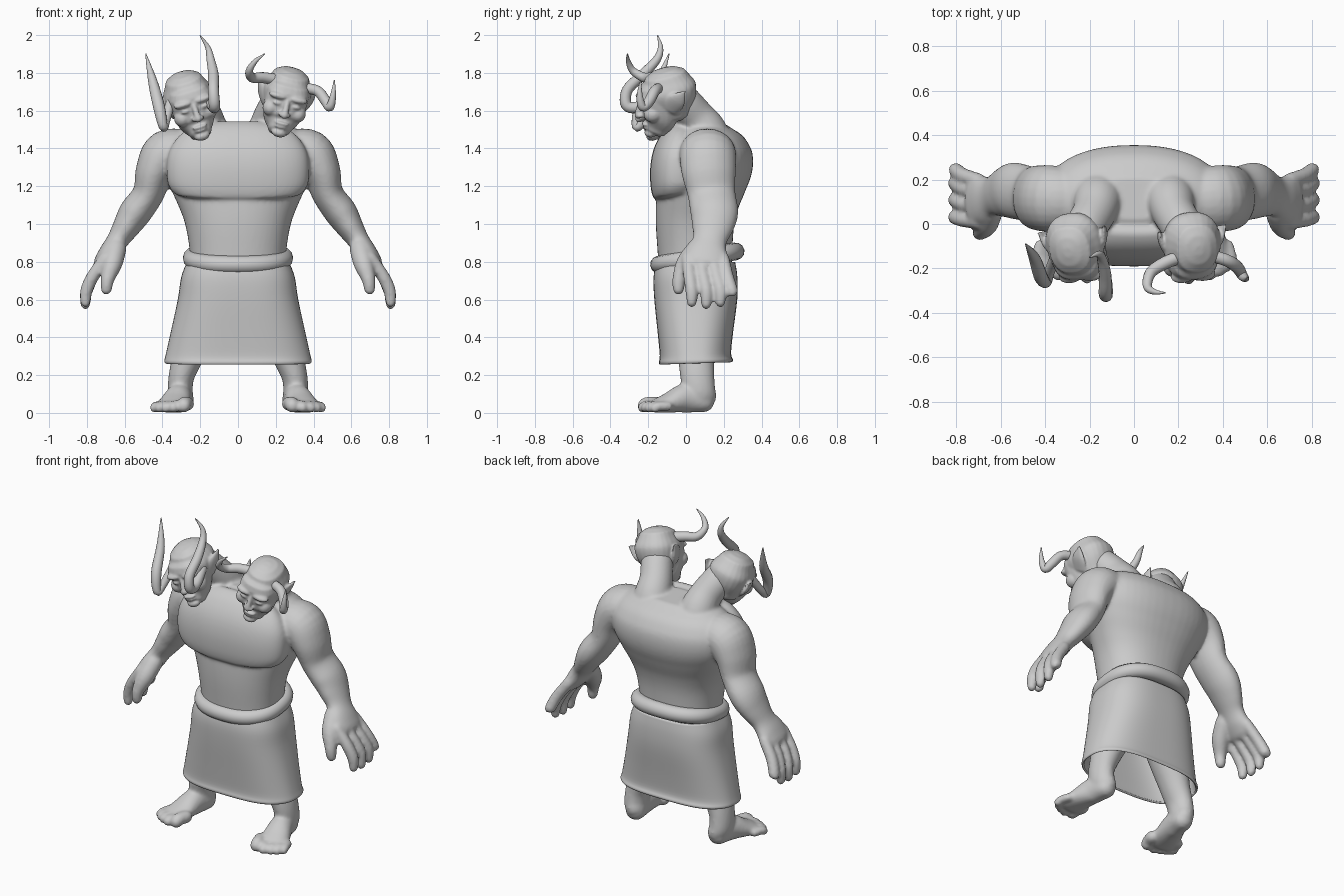
import bpy
import bmesh
from math import sin, cos, pi, radians
from mathutils import Vector, Matrix

default_cube = bpy.data.objects.get("Cube")
if default_cube:
    bpy.data.objects.remove(default_cube, do_unlink=True)

grey = bpy.data.materials.new("plain_grey")
grey.use_nodes = True
grey.diffuse_color = (0.6, 0.6, 0.6, 1)
grey.node_tree.nodes["Principled BSDF"].inputs["Base Color"].default_value = grey.diffuse_color

X, Y, Z = Vector((1, 0, 0)), Vector((0, 1, 0)), Vector((0, 0, 1))


def spline(points, steps):
    """Smooth path through rows of position and radii."""
    rows = [Vector(p) for p in points]
    rows = [rows[0]] + rows + [rows[-1]]
    path = []
    for a, b, c, d in zip(rows, rows[1:], rows[2:], rows[3:]):
        for i in range(steps):
            t = i / steps
            path.append(b + (c - a) * (t / 2) + (a * 2 - b * 5 + c * 4 - d) * (t * t / 2)
                        + (b * 3 - a - c * 3 + d) * (t ** 3 / 2))
    return path + [rows[-1]]


def superellipse(angle, power):
    c, s = cos(angle), sin(angle)
    return (abs(c) ** (2 / power) * (1 if c > 0 else -1),
            abs(s) ** (2 / power) * (1 if s > 0 else -1))


def tube(bm, points, ref, power=2, dome=1, sides=24, steps=5):
    """Closed loft along rows of x, y, z, radius along ref, radius across."""
    path = spline([p if len(p) == 5 else (*p, p[-1]) for p in points], steps)
    pos = [Vector(r[:3]) for r in path]
    sections, u = [], ref.copy()
    for i, row in enumerate(path):
        t = (pos[min(i + 1, len(pos) - 1)] - pos[max(i - 1, 0)]).normalized()
        u = (u - t * u.dot(t)).normalized()
        sections.append((pos[i], t, u, t.cross(u), row[3], row[4]))

    def cap(section, way):
        p, t, u, v, a, b = section
        return [(p + t * way * dome * min(a, b) * sin(k), t, u, v, a * cos(k), b * cos(k))
                for k in (radians(30), radians(58), radians(80))]

    if dome:
        sections = cap(sections[0], -1)[::-1] + sections + cap(sections[-1], 1)
    rings = []
    for p, t, u, v, a, b in sections:
        shape = [superellipse(2 * pi * k / sides, power) for k in range(sides)]
        rings.append([bm.verts.new(p + u * a * c + v * b * s) for c, s in shape])
    for low, high in zip(rings, rings[1:]):
        for k in range(sides):
            j = (k + 1) % sides
            bm.faces.new((low[k], low[j], high[j], high[k]))
    bm.faces.new(rings[0][::-1])
    bm.faces.new(rings[-1])


def blob(bm, centre, radii):
    bmesh.ops.create_uvsphere(bm, u_segments=24, v_segments=16, radius=1,
                              matrix=Matrix.Translation(centre) @ Matrix.Diagonal((*radii, 1)))


def pair(bm, builder):
    """Build a part on the left and mirror a copy to the right."""
    half = bmesh.new()
    builder(half)
    mesh = bpy.data.meshes.new("half")
    half.to_mesh(mesh)
    half.free()
    bm.from_mesh(mesh)
    mesh.transform(Matrix.Scale(-1, 4, X))
    bm.from_mesh(mesh)
    bpy.data.meshes.remove(mesh)


def finish(name, bm, voxel=0, smooth=4):
    bmesh.ops.recalc_face_normals(bm, faces=bm.faces)
    mesh = bpy.data.meshes.new(name)
    bm.to_mesh(mesh)
    bm.free()
    mesh.materials.append(grey)
    mesh.shade_smooth()
    obj = bpy.data.objects.new(name, mesh)
    bpy.context.collection.objects.link(obj)
    if voxel:
        merge = obj.modifiers.new("merge", 'REMESH')
        merge.mode = 'VOXEL'
        merge.voxel_size = voxel
        merge.use_smooth_shade = True
        relax = obj.modifiers.new("relax", 'SMOOTH')
        relax.factor, relax.iterations = 0.5, smooth
    return obj


def loft_rows(profile):
    """Rows of height, half width, front and back as tube rows."""
    return [(0, (f + b) / 2, z, w, (b - f) / 2) for z, w, f, b in profile]


# Torso, with the chest as a broad plate that overhangs the belly
body = bmesh.new()
tube(body, loft_rows([(.70, .25, -.14, .24), (.85, .255, -.15, .245), (1, .28, -.16, .255),
                      (1.12, .325, -.16, .28), (1.24, .38, -.155, .325), (1.34, .41, -.14, .357),
                      (1.42, .395, -.11, .335), (1.49, .33, -.05, .275), (1.535, .22, .02, .21)]),
     X, power=2.25, dome=0, sides=48)
tube(body, loft_rows([(1.16, .335, -.175, .1), (1.21, .37, -.188, .1), (1.3, .378, -.189, .1),
                      (1.38, .365, -.17, .1), (1.45, .32, -.125, .1), (1.5, .24, -.06, .1)]),
     X, power=2.5, dome=.15, sides=48)


# Necks that flare into the shoulders
def neck(bm):
    tube(bm, [(.16, .12, 1.41, .14), (.165, .10, 1.5, .112), (.18, .05, 1.57, .098),
              (.215, -.01, 1.64, .095), (.235, -.05, 1.68, .09)], X)


# Arms, hands and fingers
def arm(bm):
    tube(bm, [(.28, .11, 1.38, .14, .12), (.38, .115, 1.37, .15, .127), (.44, .12, 1.28, .145, .103),
              (.475, .135, 1.16, .127, .083), (.545, .15, 1.06, .127, .086), (.595, .14, .98, .11, .071),
              (.64, .125, .91, .09, .057), (.68, .11, .85, .112, .055), (.715, .105, .80, .117, .048)], Y)
    for root, tip, end in [(.01, .03, .585), (.075, .107, .575), (.14, .182, .585), (.195, .243, .645)]:
        tube(bm, [(.70, root, .82, .034), (.77, (root + tip) / 2, .72, .034),
                  (.803, tip, .645, .033), (.808, tip, end, .027)], Y)
    tube(bm, [(.645, .06, .87, .055), (.665, .0, .79, .053), (.69, -.035, .71, .037), (.697, -.04, .655, .03)], Y)


# Legs, feet and toes
def leg(bm):
    tube(bm, [(.14, .06, .70, .13, .14), (.20, .06, .5, .12, .125), (.265, .055, .30, .084, .098),
              (.30, .06, .19, .068, .09), (.305, .07, .11, .066, .087), (.295, .08, .075, .062, .085)], X)
    tube(bm, [(.295, .09, .062, .062, .06), (.312, .0, .078, .07, .078), (.335, -.09, .054, .085, .054),
              (.347, -.16, .036, .094, .036)], X)
    for x, y, r in [(.283, -.22, .038), (.338, -.228, .028), (.378, -.212, .027), (.412, -.192, .026), (.438, -.165, .025)]:
        tube(bm, [(x - .015, y + .07, r + .01, r), (x, y + .02, r + .01, r), (x + .004, y, r, r)], X)


for part in (neck, arm, leg):
    pair(body, part)
for v in body.verts:
    v.co.z = max(v.co.z, 0)
finish("body", body, voxel=.01, smooth=7)


# Heads in their own space, facing -y
def head_side(bm):
    blob(bm, (.05, -.125, .04), (.055, .033, .02))
    blob(bm, (.05, -.134, .0), (.026, .014, .011))
    blob(bm, (.075, -.09, -.04), (.042, .05, .045))
    blob(bm, (.017, -.155, -.05), (.015, .02, .013))
    tube(bm, [(.10, .0, -.02, .02, .055), (.135, .045, .025, .016, .048), (.155, .095, .07, .004, .006)], X)


def make_head(name, roll, centre):
    bm = bmesh.new()
    tube(bm, [(0, .025, -.06, .1, .1), (0, .022, .0, .122, .135), (0, .018, .06, .13, .147),
              (0, .015, .11, .108, .125)], X, power=2.3, dome=.6)
    tube(bm, [(0, -.045, .06, .115, .1), (0, -.045, -.02, .112, .098),
              (0, -.055, -.09, .098, .088), (0, -.08, -.135, .065, .062)], X, power=2.5, dome=.7)
    tube(bm, [(0, -.135, .03, .014), (0, -.155, -.015, .015), (0, -.165, -.05, .02)], X)
    blob(bm, (0, -.137, -.1), (.04, .018, .009))
    blob(bm, (0, -.132, -.12), (.036, .02, .01))
    blob(bm, (0, -.115, -.155), (.042, .035, .026))
    pair(bm, head_side)
    turn = Matrix.Rotation(.1, 4, 'Z') @ Matrix.Rotation(roll, 4, 'Y') @ Matrix.Rotation(.2, 4, 'X')
    bm.transform(Matrix.Translation(centre) @ turn)
    finish(name, bm, voxel=.007, smooth=3)


make_head("right_head", -.3, (-.25, -.1, 1.635))
make_head("left_head", .24, (.25, -.1, 1.655))

# Horns: curved and tapering to a point
horns = {
    "right_head_outer_horn": [(-.35, -.14, 1.67, .026), (-.382, -.22, 1.55, .024), (-.395, -.262, 1.515, .024),
                              (-.418, -.24, 1.62, .031), (-.45, -.15, 1.75, .025), (-.488, -.09, 1.9, .003)],
    "right_head_inner_horn": [(-.16, -.14, 1.68, .03), (-.13, -.25, 1.62, .03), (-.125, -.315, 1.63, .03),
                              (-.13, -.31, 1.71, .029), (-.13, -.23, 1.79, .028), (-.145, -.155, 1.87, .022),
                              (-.16, -.135, 1.935, .014), (-.2, -.15, 1.997, .003)],
    "left_head_outer_horn": [(.34, -.14, 1.72, .028), (.42, -.165, 1.705, .028), (.465, -.195, 1.65, .028),
                             (.487, -.23, 1.62, .024), (.503, -.245, 1.68, .016), (.51, -.24, 1.76, .003)],
    "left_head_inner_horn": [(.2, -.15, 1.765, .03), (.13, -.18, 1.775, .029), (.075, -.22, 1.775, .026),
                             (.06, -.28, 1.81, .02), (.09, -.305, 1.86, .013), (.14, -.31, 1.9, .003)],
}
for name, points in horns.items():
    horn = bmesh.new()
    tube(horn, points, Z, sides=14)
    finish(name, horn)

# Skirt: open cloth tube with rolled hem
skirt = bmesh.new()
sides, rings = 72, []
for row in spline([(.80, .27, -.155, .26), (.72, .3, -.172, .272), (.6, .318, -.168, .272), (.42, .356, -.15, .25),
                   (.31, .38, -.14, .24), (.275, .388, -.145, .25), (.262, .382, -.14, .245)], 4):
    z, w, front, back = row
    ring = []
    for k in range(sides):
        angle = 2 * pi * k / sides
        c, s = superellipse(angle, 2.7)
        fold = 1 + .012 * cos(6 * angle) * (.8 - z)
        ring.append(skirt.verts.new((w * c * fold, (front + back) / 2 + (back - front) / 2 * s * fold,
                                     z + .012 * s * (.8 - z))))
    rings.append(ring)
for upper, lower in zip(rings, rings[1:]):
    for k in range(sides):
        j = (k + 1) % sides
        skirt.faces.new((upper[k], upper[j], lower[j], lower[k]))
cloth = finish("skirt", skirt).modifiers.new("thickness", 'SOLIDIFY')
cloth.thickness, cloth.offset = .012, -1

# Belt: rolled sash, higher at the back
curve = bpy.data.curves.new("belt", 'CURVE')
curve.dimensions = '3D'
curve.bevel_depth, curve.bevel_resolution = .047, 4
loop = curve.splines.new('POLY')
loop.points.add(63)
loop.use_cyclic_u = True
for k, point in enumerate(loop.points):
    c, s = superellipse(2 * pi * k / len(loop.points), 2.4)
    point.co = (.245 * c, .06 + .203 * s, .82 + .035 * s, 1)
loop.use_smooth = True
curve.materials.append(grey)
bpy.context.collection.objects.link(bpy.data.objects.new("belt", curve))
